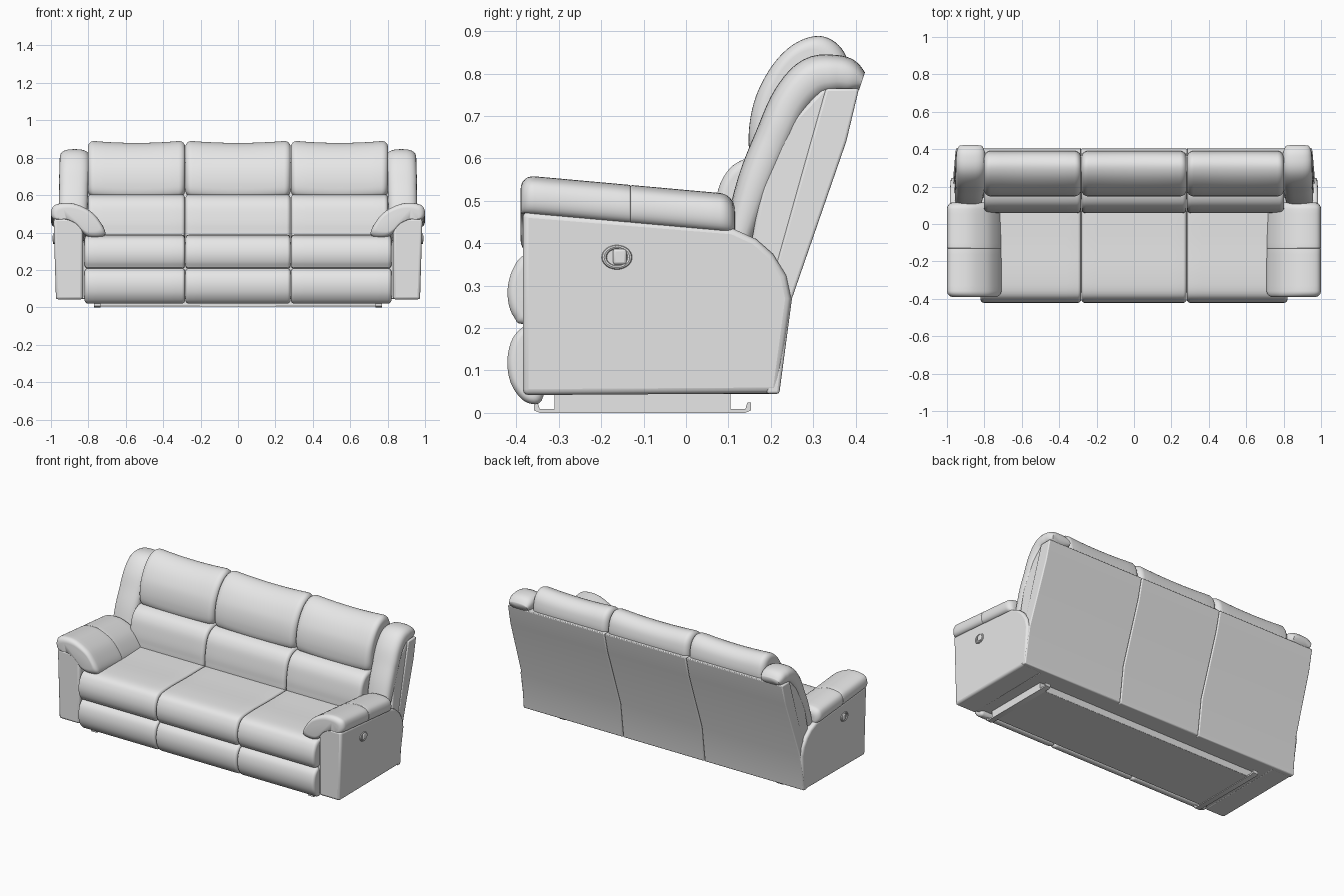
import bpy, bmesh, math
from mathutils import Vector

if "Cube" in bpy.data.objects:
    bpy.data.objects.remove(bpy.data.objects["Cube"])

leather = bpy.data.materials.new("grey_leather")
leather.use_nodes = True
GREY = (0.8, 0.8, 0.8, 1)
leather.diffuse_color = GREY
leather.node_tree.nodes["Principled BSDF"].inputs["Base Color"].default_value = GREY


def finish(name, bm, bevel=0, angle=40):
    """Turn a bmesh into a smooth shaded object."""
    bmesh.ops.recalc_face_normals(bm, faces=bm.faces)
    mesh = bpy.data.meshes.new(name)
    bm.to_mesh(mesh)
    bm.free()
    mesh.materials.append(leather)
    obj = bpy.data.objects.new(name, mesh)
    bpy.context.collection.objects.link(obj)
    if bevel:
        mod = obj.modifiers.new("soft_edges", "BEVEL")
        mod.width, mod.segments, mod.limit_method = bevel, 3, "ANGLE"
    bpy.ops.object.select_all(action="DESELECT")
    obj.select_set(True)
    bpy.context.view_layer.objects.active = obj
    bpy.ops.object.shade_smooth_by_angle(angle=math.radians(angle))
    return obj


def spline(pts, closed=True, steps=5):
    """Smooth curve through the given points."""
    pts = [Vector(p) for p in pts]
    n, out = len(pts), []
    for i in range(n if closed else n - 1):
        ids = [i - 1, i, i + 1, i + 2]
        a, b, c, d = [pts[k % n] if closed else pts[min(max(k, 0), n - 1)] for k in ids]
        for j in range(steps):
            t = j / steps
            out.append(0.5 * (2 * b + (c - a) * t + (2 * a - 5 * b + 4 * c - d) * t * t
                              + (3 * b - a - 3 * c + d) * t ** 3))
    return out if closed else out + [pts[-1]]


def loft(name, rings, bevel=0, angle=40):
    bm = bmesh.new()
    loops = [[bm.verts.new(p) for p in ring] for ring in rings]
    n = len(loops[0])
    for a, b in zip(loops, loops[1:]):
        for i in range(n):
            bm.faces.new((a[i], a[(i + 1) % n], b[(i + 1) % n], b[i]))
    bm.faces.new(loops[0])
    bm.faces.new(loops[-1])
    return finish(name, bm, bevel, angle)


def cushion(name, profile, start, end, place, round_start=0.03, round_end=0.03):
    """Sweep a soft profile from start to end with rounded ends."""
    pts = spline(profile)
    lo = Vector([min(p[k] for p in pts) for k in (0, 1)])
    hi = Vector([max(p[k] for p in pts) for k in (0, 1)])
    mid, half = (lo + hi) / 2, (hi - lo) / 2
    arc = [i * math.pi / 12 for i in range(7)]
    stations = [(start + round_start * (1 - math.cos(a)), round_start * (1 - math.sin(a)))
                for a in [math.pi / 2 - a for a in reversed(arc)]]
    stations = [(start + round_start * (1 - math.cos(a)), round_start * (1 - math.sin(a))) for a in arc]
    inner0, inner1 = start + round_start, end - round_end
    stations += [(inner0 + (inner1 - inner0) * k / 8, 0) for k in range(1, 8)]
    stations += [(end - round_end * (1 - math.cos(a)), round_end * (1 - math.sin(a))) for a in reversed(arc)]
    rings = []
    for s, inset in stations:
        ring = []
        for p in pts:
            q = [mid[k] + (p[k] - mid[k]) * (1 - inset / half[k]) for k in (0, 1)]
            ring.append(place(s, *q))
        rings.append(ring)
    return loft(name, rings, angle=60)


def slab(name, profile, x0, x1, bevel=0.01, flare=0.0):
    """Flat sided panel from a side outline, x1 side widening towards the floor."""
    side = 1 if x1 > x0 else -1
    rings = [[(x0, y, z) for y, z in profile],
             [(x1 + side * flare * z, y, z) for y, z in profile]]
    return loft(name, rings, bevel)


def box(name, x0, x1, y0, y1, z0, z1, bevel=0.004):
    return slab(name, [(y0, z0), (y1, z0), (y1, z1), (y0, z1)], x0, x1, bevel)


# Side outlines (y, z)
SEAT = [(-0.36, 0.207), (-0.405, 0.225), (-0.421, 0.28), (-0.408, 0.34), (-0.37, 0.378),
        (-0.27, 0.388), (-0.1, 0.386), (0.1, 0.386), (0.15, 0.37), (0.15, 0.24), (0.1, 0.207), (-0.1, 0.205)]
FOOTREST = [(-0.36, 0.205), (-0.403, 0.185), (-0.421, 0.13), (-0.413, 0.07),
            (-0.38, 0.027), (-0.34, 0.03), (-0.33, 0.12)]
LUMBAR = [(0.07, 0.36), (0.06, 0.42), (0.068, 0.49), (0.085, 0.55), (0.12, 0.59),
          (0.18, 0.605), (0.26, 0.58), (0.24, 0.45), (0.17, 0.36)]
HEADREST = [(0.175, 0.595), (0.15, 0.625), (0.151, 0.69), (0.17, 0.76), (0.21, 0.83), (0.26, 0.876),
            (0.315, 0.892), (0.36, 0.87), (0.385, 0.82), (0.385, 0.74), (0.33, 0.62), (0.25, 0.585)]
BACK = [(0.408, 0.765), (0.378, 0.64), (0.25, 0.27), (0.22, 0.045), (0.19, 0.045), (0.19, 0.27), (0.33, 0.765)]
ARM = [(-0.385, 0.042), (0.218, 0.046), (0.248, 0.27), (0.236, 0.325), (0.205, 0.375),
       (0.165, 0.41), (0.11, 0.435), (-0.385, 0.475)]
WING_PANEL = [(0.15, 0.38), (0.18, 0.54), (0.24, 0.68), (0.32, 0.765), (0.405, 0.765), (0.375, 0.64), (0.245, 0.27)]

# Hidden core that closes the gaps between cushions
box("seat_frame", -0.84, 0.84, -0.365, 0.2, 0.045, 0.35)
slab("back_core", [(0.12, 0.3), (0.2, 0.62), (0.28, 0.78), (0.38, 0.755), (0.22, 0.25)], -0.82, 0.82)

# Three seats, each with its own cushions and rear panel
for label, x0, x1 in (("right", -0.82, -0.283), ("middle", -0.281, 0.281), ("left", 0.283, 0.82)):
    def plain(s, y, z):
        return (s, y, z)

    b0, b1 = max(x0, -0.802), min(x1, 0.802)

    def sagged(s, y, z):
        u = 2 * (s - b0) / (b1 - b0) - 1
        top = max(0, (z - 0.75) / 0.14)
        return (s, y, z - 0.013 * top * (1 - u * u) - 0.012 * (1 - u * u) * (1 - top) * (z < 0.65))

    cushion(label + "_seat_cushion", SEAT, x0, x1, plain, 0.018, 0.018)
    cushion(label + "_footrest", FOOTREST, x0, x1, plain, 0.018, 0.018)
    cushion(label + "_lumbar_cushion", LUMBAR, b0, b1, plain, 0.022, 0.022)
    cushion(label + "_headrest", HEADREST, b0, b1, sagged, 0.035, 0.035)
    if label == "middle":
        slab("middle_rear_panel", BACK, x0, x1, 0.006)
    else:
        side = -1 if label == "right" else 1
        slab(label + "_rear_panel", BACK, side * 0.284, side * 0.975, 0.006, -0.03)

# Arms, armrests and wings on both ends
PAD = [(1.0, 0.505), (0.985, 0.545), (0.93, 0.56), (0.86, 0.552), (0.78, 0.51), (0.73, 0.45), (0.709, 0.4),
       (0.73, 0.378), (0.79, 0.376), (0.83, 0.4), (0.87, 0.445), (0.93, 0.472), (0.985, 0.473)]
WING = [(0.12, 0.4, 0.035), (0.165, 0.54, 0.045), (0.21, 0.65, 0.047), (0.25, 0.735, 0.049),
        (0.3, 0.787, 0.052), (0.355, 0.797, 0.047), (0.39, 0.79, 0.04), (0.415, 0.782, 0.022)]

for label, side in (("right", -1), ("left", 1)):
    slab(label + "_arm", ARM, side * 0.83, side * 0.972, 0.014, 0.03)
    slab(label + "_wing_panel", WING_PANEL, side * 0.79, side * 0.975, 0.01, -0.04)

    def sloped(s, x, z):
        return (side * x, s, z - 0.09 * (s + 0.385))

    cushion(label + "_armrest_front", PAD, -0.39, -0.13, sloped, 0.032, 0.005)
    cushion(label + "_armrest_rear", PAD, -0.131, 0.115, sloped, 0.005, 0.035)

    # Padded roll running up and over the wing
    path = spline(WING, closed=False)
    rings = []
    for i, p in enumerate(path):
        t = path[min(i + 1, len(path) - 1)] - path[max(i - 1, 0)]
        normal = Vector((-t.y, t.x)).normalized()
        cx = 0.885 - 0.012 * (p.y - 0.4) / 0.4
        ring = []
        for k in range(28):
            a = k * math.tau / 28
            c, s = [math.copysign(abs(f) ** 0.75, f) for f in (math.cos(a), math.sin(a))]
            wide = 0.05 + 0.6 * p.z if p.z < 0.047 else 0.08
            ring.append((side * (cx + wide * c), p.x + normal.x * p.z * s, p.y + normal.y * p.z * s))
        rings.append(ring)
    loft(label + "_wing_roll", rings, angle=60)

    # Recline handle: oval bezel with a small lever
    bpy.ops.mesh.primitive_torus_add(major_radius=0.03, minor_radius=0.006, major_segments=32, minor_segments=8,
                                     location=(side * 0.984, -0.163, 0.367), rotation=(0, math.pi / 2, 0))
    bezel = bpy.context.object
    bezel.name = label + "_handle_bezel"
    bezel.scale = (0.8, 1, 1)
    bezel.data.materials.append(leather)
    bpy.ops.object.shade_smooth_by_angle()
    box(label + "_handle_lever", side * 0.975, side * 0.992, -0.172, -0.14, 0.35, 0.387, 0.006)

# Base plate and hooked floor rails
box("base_plate", -0.75, 0.75, -0.31, 0.105, 0.004, 0.05)
RAIL = [(-0.358, 0.025), (-0.358, 0.006), (-0.345, 0), (0.14, 0), (0.153, 0.006), (0.153, 0.025),
        (0.145, 0.025), (0.14, 0.009), (0.105, 0.009), (0.105, 0.05), (-0.31, 0.05), (-0.31, 0.009),
        (-0.345, 0.009), (-0.35, 0.025)]
for label, side in (("right", -1), ("left", 1)):
    slab(label + "_floor_rail", RAIL, side * 0.735, side * 0.77, 0)
